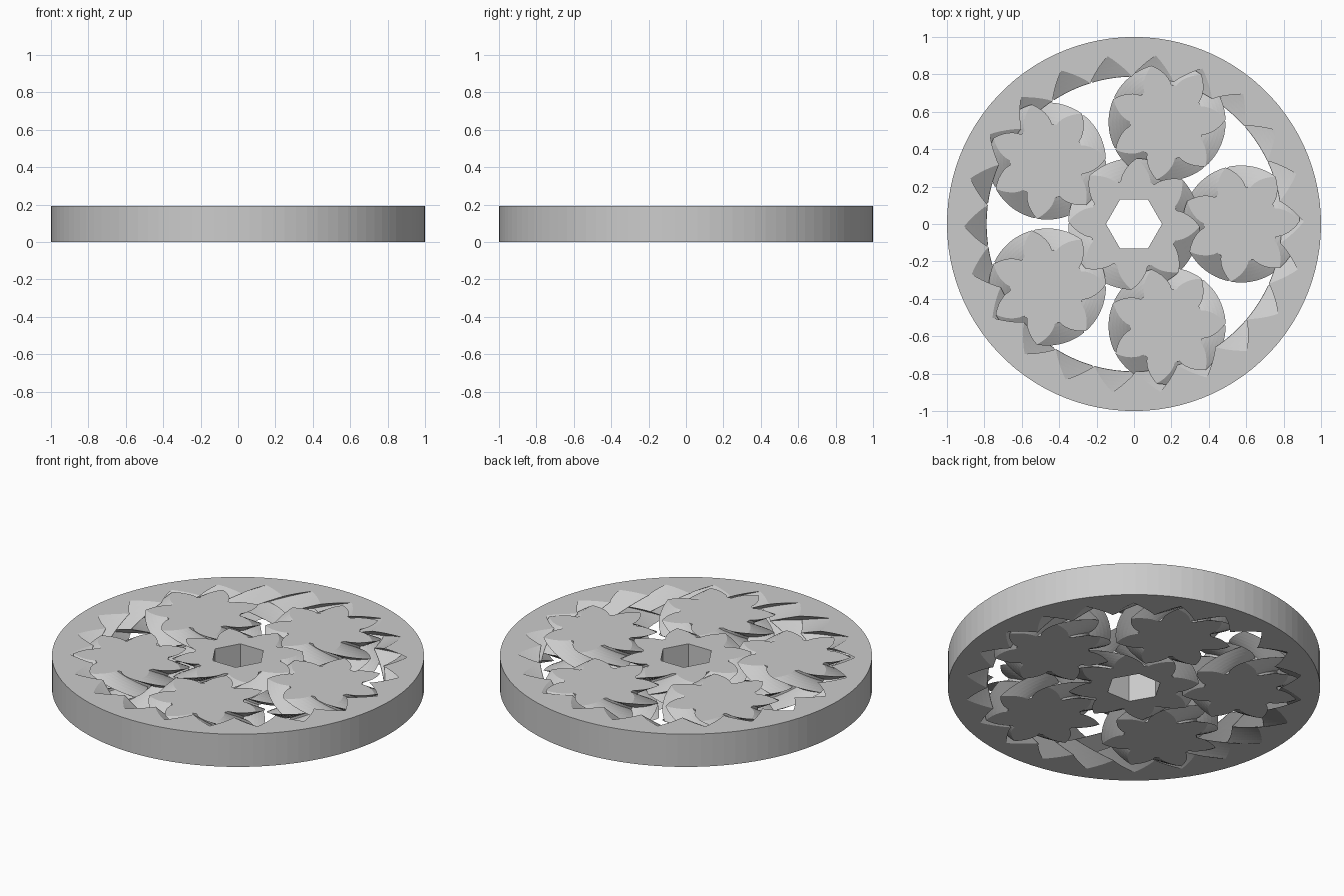
import bpy, bmesh, math
from mathutils import Vector

cube = bpy.data.objects.get("Cube")
if cube:
    bpy.data.objects.remove(cube, do_unlink=True)

# Overall sizes of the planetary bearing
HEIGHT = 0.194
RING_TEETH, SUN_TEETH, PLANET_TEETH, PLANETS = 22, 8, 7, 5
RING_PITCH = 0.84
ADDENDUM = RING_PITCH * math.pi / RING_TEETH / 2
GAP = 0.0155
PRESSURE = math.radians(45)
SWEEP = 0.855 * PLANET_TEETH      # helix twist of one gear times its teeth
STEPS = 24                        # even, so the herringbone peak is a layer

grey = bpy.data.materials.new("light_grey")
grey.use_nodes = True
grey.diffuse_color = (0.6, 0.6, 0.6, 1)
bsdf = grey.node_tree.nodes["Principled BSDF"]
bsdf.inputs["Base Color"].default_value = (0.6, 0.6, 0.6, 1)
bsdf.inputs["Roughness"].default_value = 0.7


def gear_profile(teeth, gap):
    """Polar involute outline as (radius, angle) pairs."""
    pitch = RING_PITCH * teeth / RING_TEETH
    base = pitch * math.cos(PRESSURE)
    root = pitch - ADDENDUM - gap / 2
    tip = pitch + ADDENDUM - gap / 2
    half = math.pi / 2 / teeth - gap / base / 2

    def involute(r):
        a = math.acos(min(1, base / r))
        return math.tan(a) - a

    def flank(r):
        return half + involute(pitch) - involute(r)

    # Shorten the tooth where its flanks meet in a point
    if flank(tip) < 0:
        low, high = pitch, tip
        for _ in range(40):
            mid = (low + high) / 2
            low, high = (mid, high) if flank(mid) > 0 else (low, mid)
        tip = low
    radii = [root + (tip - root) * i / 6 for i in range(7)]
    side = [(r, max(flank(r), 0)) for r in radii]
    tooth = [(r, -a) for r, a in side]
    back = side[::-1]
    if back[0][1] < 0.002:
        tooth[-1] = (tip, 0)
        back = back[1:]
    tooth += back
    return [(r, a + k * math.tau / teeth) for k in range(teeth) for r, a in tooth]


def circle_profile(radius, sides):
    return [(radius, k * math.tau / sides) for k in range(sides)]


def add_wall(bm, profile, twist=0, steps=1):
    """Sweep an outline upward; the twist reverses at half height."""
    layers = []
    for s in range(steps + 1):
        t = s / steps
        turn = -twist * abs(2 * t - 1)
        layers.append([bm.verts.new((r * math.cos(a + turn), r * math.sin(a + turn), t * HEIGHT))
                       for r, a in profile])
    for low, high in zip(layers, layers[1:]):
        for i in range(len(low)):
            bm.faces.new((low[i - 1], low[i], high[i], high[i - 1]))


def make_part(name, walls, location=(0, 0, 0)):
    """Build the walls, then cap both ends, leaving inner outlines open."""
    bm = bmesh.new()
    for wall in walls:
        add_wall(bm, *wall)
    rim = [e for e in bm.edges if e.is_boundary]
    for z in (0, HEIGHT):
        loop = [e for e in rim if abs(e.verts[0].co.z - z) < 1e-5]
        bmesh.ops.triangle_fill(bm, edges=loop, use_beauty=True, normal=Vector((0, 0, 1)))
    bmesh.ops.recalc_face_normals(bm, faces=bm.faces)
    mesh = bpy.data.meshes.new(name)
    bm.to_mesh(mesh)
    bm.free()
    mesh.materials.append(grey)
    obj = bpy.data.objects.new(name, mesh)
    obj.location = location
    bpy.context.collection.objects.link(obj)
    return obj


# Outer ring with internal herringbone teeth
make_part("outer_ring", [
    (circle_profile(1, 100),),
    (gear_profile(RING_TEETH, -GAP), SWEEP / RING_TEETH, STEPS)])

# Sun gear with a hexagonal socket, teeth leaning the other way
make_part("sun_gear", [
    (gear_profile(SUN_TEETH, GAP), -SWEEP / SUN_TEETH, STEPS),
    (circle_profile(0.15, 6),)])

# Planet gears around the sun
orbit = RING_PITCH * (SUN_TEETH + PLANET_TEETH) / RING_TEETH
for k in range(PLANETS):
    a = k * math.tau / PLANETS
    make_part(f"planet_gear_{k + 1}",
              [(gear_profile(PLANET_TEETH, GAP), SWEEP / PLANET_TEETH, STEPS)],
              (orbit * math.cos(a), orbit * math.sin(a), 0))
